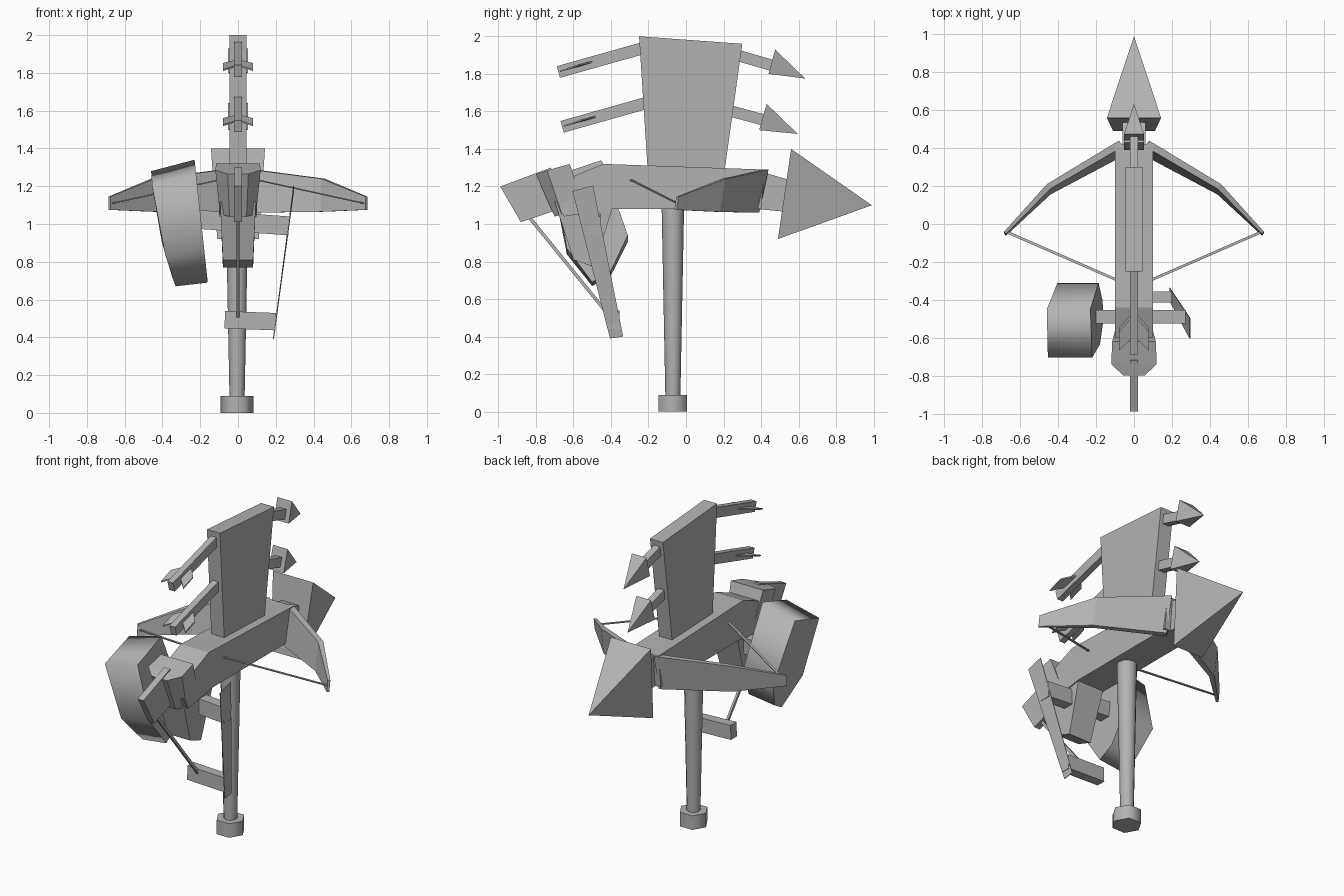
import bpy, bmesh, math
from mathutils import Vector

if "Cube" in bpy.data.objects:
    bpy.data.objects.remove(bpy.data.objects["Cube"])

grey = bpy.data.materials.new("dark_grey")
grey.diffuse_color = (0.45, 0.45, 0.45, 1)
grey.use_nodes = True
grey.node_tree.nodes["Principled BSDF"].inputs["Base Color"].default_value = grey.diffuse_color


def add(name, bm):
    """Turn a bmesh into a named grey object."""
    bmesh.ops.recalc_face_normals(bm, faces=bm.faces)
    me = bpy.data.meshes.new(name)
    bm.to_mesh(me)
    bm.free()
    me.materials.append(grey)
    ob = bpy.data.objects.new(name, me)
    bpy.context.collection.objects.link(ob)
    return ob


def loft(name, rings, smooth=False):
    """Skin equal-sized rings of points and cap both ends."""
    bm = bmesh.new()
    vs = [[bm.verts.new(p) for p in r] for r in rings]
    n = len(rings[0])
    for a, b in zip(vs, vs[1:]):
        for i in range(n):
            j = (i + 1) % n
            bm.faces.new((a[i], a[j], b[j], b[i])).smooth = smooth
    for cap in (bm.faces.new(vs[0][::-1]), bm.faces.new(vs[-1])):
        for e in cap.edges:
            e.smooth = False
    return add(name, bm)


def prism(name, profile, w):
    """Side profile (y, z) extruded to half width w."""
    return loft(name, [[(s * w, y, z) for y, z in profile] for s in (-1, 1)])


def bar(name, a, b, w, h):
    """Rectangular bar from a to b, half width w, half height h."""
    a, b = Vector(a), Vector(b)
    d = (b - a).normalized()
    u = d.cross(Vector((0, 0, 1))).normalized()
    v = u.cross(d)
    return loft(name, [[p + u * w * i + v * h * j for i, j in
                        ((-1, -1), (1, -1), (1, 1), (-1, 1))] for p in (a, b)])


def head(name, top, bottom, tip, wt, wb):
    """Four-sided arrowhead; top, bottom and tip are (y, z)."""
    bm = bmesh.new()
    vs = [bm.verts.new(p) for p in ((-wt, *top), (wt, *top), (wb, *bottom), (-wb, *bottom))]
    t = bm.verts.new((0, *tip))
    bm.faces.new(vs)
    for i in range(4):
        bm.faces.new((vs[i], vs[(i + 1) % 4], t))
    return add(name, bm)


def circle(r, z, n):
    return [(-0.005 + r * math.cos(math.tau * i / n),
             -0.07 + r * math.sin(math.tau * i / n), z) for i in range(n)]


# Stand
loft("stand_foot", [circle(0.088, 0, 6), circle(0.088, 0.09, 6)], True)
loft("stand_pole", [circle(0.04, 0.08, 12), circle(0.06, 1.1, 12)], True)

# Body with drooping rear, and the grip under it
prism("body", [(0.42, 1.29), (0.40, 1.08), (-0.39, 1.08), (-0.65, 1.04),
               (-0.71, 1.21), (-0.44, 1.32)], 0.1)
loft("grip", [[(-w, y0, z0), (w, y0, z0), (w, y1, z1), (-w, y1, z1)]
              for w, y0, z0, y1, z1 in ((0.095, -0.70, 1.12, -0.38, 1.12),
                                        (0.08, -0.60, 0.81, -0.49, 0.77))])

# Chamfered stock cap and tail plate
loft("stock_cap", [[(-a, y0, z0), (a, y0, z0), (b, y1, z1), (-b, y1, z1)]
                   for a, b, y0, z0, y1, z1 in (
                       (0.115, 0.095, -0.62, 1.32, -0.54, 1.09),
                       (0.12, 0.095, -0.74, 1.285, -0.66, 1.05),
                       (0.055, 0.045, -0.80, 1.265, -0.70, 1.04))])
prism("tail_plate", [(-0.99, 1.20), (-0.72, 1.30), (-0.64, 1.09), (-0.88, 1.01)], 0.021)

# Big bolt at the front
prism("bolt_shaft", [(0.38, 1.285), (0.55, 1.235), (0.53, 1.065), (0.38, 1.08)], 0.06)
head("bolt_head", (0.56, 1.40), (0.49, 0.92), (0.99, 1.10), 0.143, 0.11)

# Bow limbs and string, both sides
for side, s in (("right", 1), ("left", -1)):
    rings = []
    for x, y, zt, zb, t, lean in ((0.08, 0.44, 1.29, 1.06, 0.05, 0.05),
                                  (0.46, 0.21, 1.24, 1.065, 0.04, 0.03),
                                  (0.685, -0.04, 1.145, 1.075, 0.02, 0.01)):
        q = x - t * 0.5
        rings.append([(s * x, y, zt), (s * q, y - t * 0.6, zt),
                      (s * q, y - t * 0.6 - lean, zb), (s * x, y - lean, zb)])
    loft("bow_limb_" + side, rings)
    bar("bow_string_" + side, (s * 0.665, -0.045, 1.11), (s * 0.08, -0.30, 1.238), 0.007, 0.003)

# Magazine with two bent bolts, each with head and fins
prism("magazine", [(-0.25, 2.0), (0.30, 1.96), (0.205, 1.28), (-0.205, 1.30)], 0.046)
for name, ra, rb, fa, fb, top, bot, tip in (
        ("upper", (-0.68, 1.81), (-0.2, 1.945), (0.25, 1.905), (0.47, 1.842),
         (0.475, 1.93), (0.44, 1.80), (0.635, 1.775)),
        ("lower", (-0.66, 1.518), (-0.2, 1.648), (0.2, 1.612), (0.43, 1.55),
         (0.43, 1.64), (0.39, 1.50), (0.595, 1.48))):
    bar(name + "_bolt_rear", (0, *ra), (0, *rb), 0.02, 0.032)
    bar(name + "_bolt_front", (0, *fa), (0, *fb), 0.022, 0.03)
    head(name + "_bolt_head", top, bot, tip, 0.052, 0.052)
    y, z = ra
    for s in (-1, 1):
        fin = [(s * 0.01, y + 0.19, z + 0.06), (s * 0.08, y + 0.11, z + 0.042),
               (s * 0.08, y + 0.01, z + 0.008), (s * 0.01, y + 0.08, z + 0.03)]
        loft(name + "_bolt_fin", [fin, [(a, b, c - 0.008) for a, b, c in fin]])

# Winding drum: skewed, smooth-rimmed prism on the left
rim = [(-0.45, 1.34), (-0.31, 0.94), (-0.40, 0.75),
       (-0.50, 0.69), (-0.635, 0.87), (-0.705, 1.255)]
inner, outer = [], []
for y, z in rim:
    k = (z - 0.69) / 0.65
    inner.append((-0.16 - 0.07 * k, y, z))
    outer.append((-0.33 - 0.23 * k + 0.10 * k * k, y, z - 0.02 - 0.04 * k))
loft("drum", [inner, outer], True)

# Axle, slanted crank plate, lower crossbar and pull rod
bar("axle", (-0.22, -0.49, 1.025), (0.27, -0.49, 0.99), 0.035, 0.05)
plate = [(0.297, -0.605, 1.175), (0.297, -0.495, 1.205),
         (0.19, -0.335, 0.40), (0.19, -0.405, 0.39)]
loft("crank_plate", [plate, [(x - 0.004, y, z) for x, y, z in plate]])
bar("lower_crossbar", (-0.07, -0.385, 0.493), (0.20, -0.385, 0.483), 0.03, 0.046)
bar("pull_rod", (0, -0.83, 1.03), (0, -0.40, 0.50), 0.007, 0.009)
